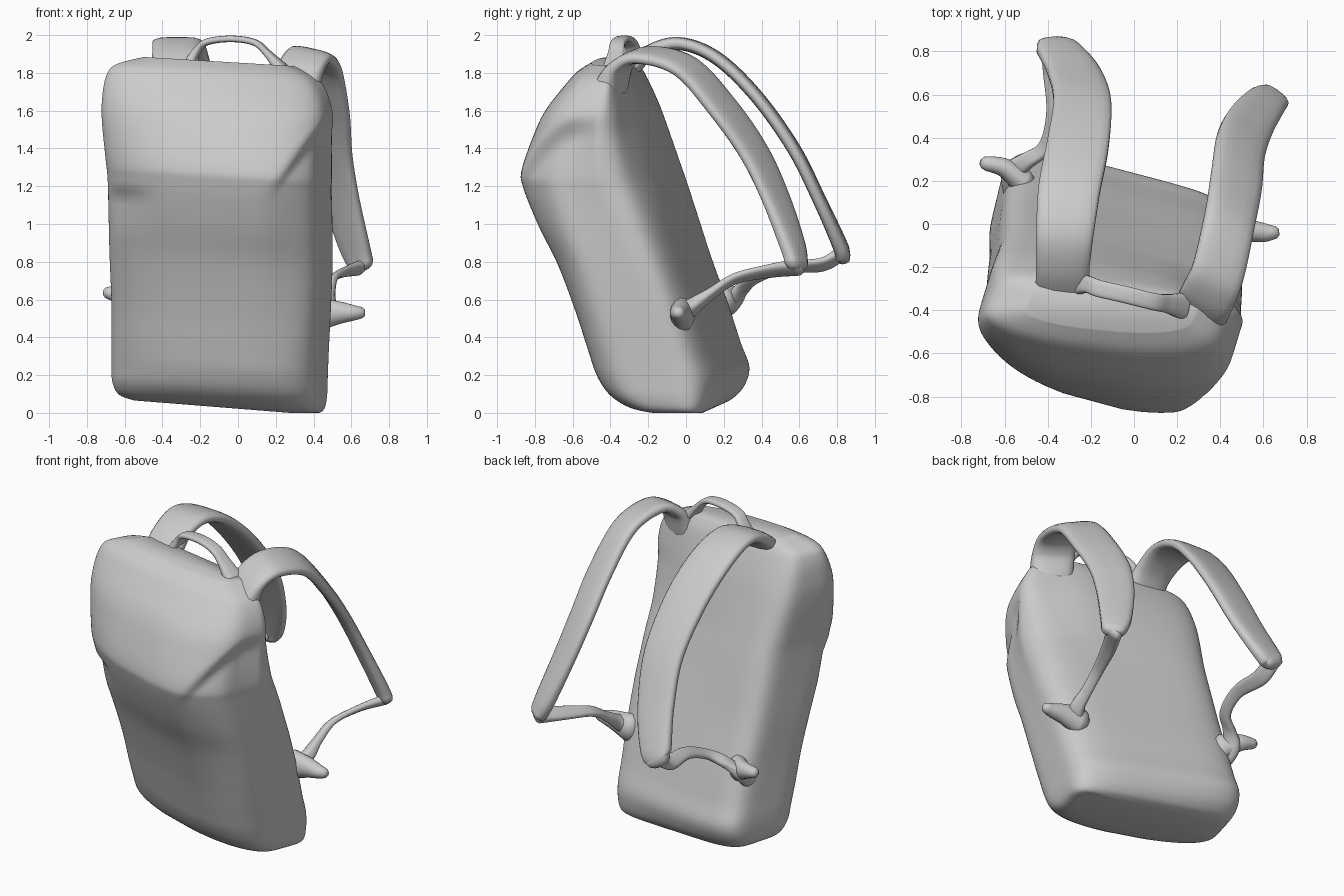
import bpy, math
from mathutils import Vector


def catmull(rows, steps):
    """Smoothly resample a list of number tuples."""
    out = []
    n = len(rows)
    for i in range(n - 1):
        p = [rows[max(0, min(n - 1, i + k))] for k in (-1, 0, 1, 2)]
        for s in range(steps):
            t = s / steps
            out.append([0.5 * (2 * b + (c - a) * t + (2 * a - 5 * b + 4 * c - d) * t * t
                               + (3 * b - a - 3 * c + d) * t ** 3)
                        for a, b, c, d in zip(*p)])
    out.append(list(rows[-1]))
    return out


def superellipse(n, count):
    pts = []
    for i in range(count):
        a = 2 * math.pi * (i + 0.5) / count
        c, s = math.cos(a), math.sin(a)
        pts.append((math.copysign(abs(c) ** (2 / n), c), math.copysign(abs(s) ** (2 / n), s)))
    return pts


def loft(name, rings):
    """Skin a list of equal-sized rings and cap both ends."""
    m = len(rings[0])
    verts = [v for r in rings for v in r]
    faces = [(r * m + i, r * m + (i + 1) % m, (r + 1) * m + (i + 1) % m, (r + 1) * m + i)
             for r in range(len(rings) - 1) for i in range(m)]
    faces.append(tuple(reversed(range(m))))
    faces.append(tuple(range((len(rings) - 1) * m, len(rings) * m)))
    me = bpy.data.meshes.new(name)
    me.from_pydata(verts, [], faces)
    me.shade_smooth()
    ob = bpy.data.objects.new(name, me)
    bpy.context.collection.objects.link(ob)
    return ob


def sweep(name, path, across, n=3):
    """Sweep a rounded section along (x, y, z, width, thickness) points."""
    pts = catmull(path, 8)
    shape = superellipse(n, 16)
    rings = []
    last = len(pts) - 1
    for i, p in enumerate(pts):
        a, b = pts[max(0, i - 1)], pts[min(last, i + 1)]
        tan = (Vector(b[:3]) - Vector(a[:3])).normalized()
        w = Vector(across)
        w = (w - tan * w.dot(tan)).normalized()
        h = tan.cross(w)
        c = Vector(p[:3])
        rings.append([c + w * (u * p[3] / 2) + h * (v * p[4] / 2) for u, v in shape])

    def cap(i, j):
        """Shrinking rings that round off the end at point i, seen from point j."""
        p = Vector(pts[i][:3])
        d = (p - Vector(pts[j][:3])).normalized() * pts[i][4] / 2
        return [[p + (v - p) * k + d * e for v in rings[i]] for k, e in ((0.8, 0.6), (0.4, 0.95))]

    return loft(name, cap(0, 1)[::-1] + rings + cap(last, last - 1))


def ramp(t):
    t = max(0.0, min(1.0, t))
    return t * t * (3 - 2 * t)


# Bag body: height, then left, right, front and back limits of each slice
slices = [
    (0.03, -0.55, 0.39, -0.20, 0.18), (0.055, -0.63, 0.45, -0.31, 0.25),
    (0.12, -0.665, 0.47, -0.41, 0.31), (0.22, -0.67, 0.475, -0.475, 0.335),
    (0.35, -0.67, 0.48, -0.52, 0.29), (0.55, -0.67, 0.49, -0.585, 0.225),
    (0.80, -0.68, 0.50, -0.68, 0.135), (1.00, -0.685, 0.50, -0.78, 0.07),
    (1.20, -0.69, 0.50, -0.86, 0.005), (1.30, -0.70, 0.505, -0.87, -0.03),
    (1.50, -0.72, 0.51, -0.80, -0.10), (1.62, -0.72, 0.515, -0.74, -0.145),
    (1.74, -0.70, 0.48, -0.645, -0.20), (1.81, -0.65, 0.42, -0.58, -0.24),
    (1.86, -0.50, 0.30, -0.50, -0.29)]
# Yawed rounded-box section with a bulging front
yaw = math.radians(-14)
unit = []
for u, v in superellipse(4.8, 96):
    px, py = 0.55 * u, 0.27 * v - 0.10 * (1 - u * u) * ramp(-v)
    unit.append((px * math.cos(yaw) - py * math.sin(yaw), px * math.sin(yaw) + py * math.cos(yaw)))
lx, hx = min(p[0] for p in unit), max(p[0] for p in unit)
ly, hy = min(p[1] for p in unit), max(p[1] for p in unit)

rings = []
for z0, x0, x1, y0, y1 in catmull(slices, 6):
    cy = (y0 + y1) / 2
    ring = []
    for u, v in unit:
        x = x0 + (u - lx) / (hx - lx) * (x1 - x0)
        y = y0 + (v - ly) / (hy - ly) * (y1 - y0)
        z = z0 - (0.06 + 0.02 * ramp(1 - z0 / 0.4)) * (x + 0.1)
        # crease under the overhanging top flap on the right front corner
        below = 1.2 + 1.2 * max(0.0, x - 0.15) - z
        k = ramp(below / 0.12) * ramp(1 - below / 1.1) * ramp((x - 0.1) / 0.3) * ramp((cy - y) / 0.15)
        # softer crease on the left
        b2 = 1.2 - z
        k2 = ramp(b2 / 0.06) * ramp(1 - b2 / 0.3) * ramp((-0.4 - x) / 0.2) * ramp((cy - y) / 0.15)
        # upper right back corner drawn in
        k3 = ramp((z0 - 1.0) / 0.6) * ramp((x - 0.1) / 0.35) * ramp((y - cy + 0.1) / 0.2)
        ring.append(Vector((x - 0.03 * k + 0.015 * k2 - 0.02 * k3,
                            y + 0.05 * k + 0.02 * k2 - 0.04 * k3, max(z, 0.0))))
    rings.append(ring)
loft("bag_body", rings)

# Shoulder straps
sweep("left_strap", [
    (-0.33, -0.33, 1.78, 0.26, 0.12), (-0.33, -0.21, 1.90, 0.25, 0.08),
    (-0.32, -0.04, 1.955, 0.27, 0.07), (-0.30, 0.16, 1.88, 0.29, 0.07),
    (-0.26, 0.37, 1.68, 0.29, 0.07), (-0.24, 0.57, 1.40, 0.27, 0.07),
    (-0.28, 0.71, 1.12, 0.25, 0.07), (-0.35, 0.81, 0.90, 0.21, 0.08),
    (-0.38, 0.83, 0.84, 0.16, 0.08)], (1, -0.05, 0))
sweep("right_strap", [
    (0.31, -0.40, 1.72, 0.26, 0.14), (0.34, -0.34, 1.84, 0.26, 0.08),
    (0.39, -0.22, 1.895, 0.25, 0.07), (0.44, 0.0, 1.83, 0.25, 0.07),
    (0.475, 0.20, 1.61, 0.26, 0.07), (0.495, 0.36, 1.38, 0.25, 0.07),
    (0.54, 0.47, 1.15, 0.23, 0.07), (0.61, 0.56, 0.90, 0.19, 0.08),
    (0.65, 0.585, 0.79, 0.15, 0.08)], (0.85, -0.48, -0.2))

# Thin webbing from the strap ends back to the bag
sweep("left_webbing", [
    (-0.38, 0.83, 0.85, 0.10, 0.06), (-0.38, 0.72, 0.785, 0.10, 0.04),
    (-0.37, 0.52, 0.77, 0.08, 0.04), (-0.41, 0.36, 0.71, 0.07, 0.04),
    (-0.50, 0.29, 0.65, 0.08, 0.05), (-0.56, 0.24, 0.58, 0.10, 0.08),
    (-0.55, 0.14, 0.50, 0.10, 0.10)], (0.8, 0.0, 0.6))
sweep("right_webbing", [
    (0.65, 0.59, 0.77, 0.10, 0.06), (0.57, 0.44, 0.75, 0.09, 0.04),
    (0.50, 0.26, 0.71, 0.07, 0.04), (0.48, 0.13, 0.63, 0.07, 0.05),
    (0.47, 0.03, 0.56, 0.09, 0.08), (0.40, -0.05, 0.50, 0.10, 0.10)], (0.8, 0.0, 0.6))

# Side tabs holding the webbing
sweep("right_tab", [(0.42, -0.02, 0.52, 0.18, 0.14), (0.52, -0.03, 0.53, 0.13, 0.11),
                    (0.60, -0.04, 0.53, 0.09, 0.09), (0.64, -0.04, 0.53, 0.07, 0.07)], (0, 0, 1), 2)
sweep("left_tab", [(-0.52, 0.20, 0.59, 0.16, 0.12), (-0.60, 0.26, 0.62, 0.11, 0.09),
                   (-0.68, 0.28, 0.635, 0.07, 0.07)], (0, 0, 1), 2)

# Carry handle
sweep("top_handle", [
    (-0.26, -0.28, 1.84, 0.10, 0.06), (-0.215, -0.28, 1.92, 0.08, 0.04),
    (-0.16, -0.30, 1.965, 0.08, 0.035), (-0.03, -0.33, 1.98, 0.08, 0.035),
    (0.09, -0.36, 1.96, 0.08, 0.035), (0.16, -0.37, 1.90, 0.09, 0.04),
    (0.23, -0.38, 1.82, 0.13, 0.07)], (0.2, 1, 0))
